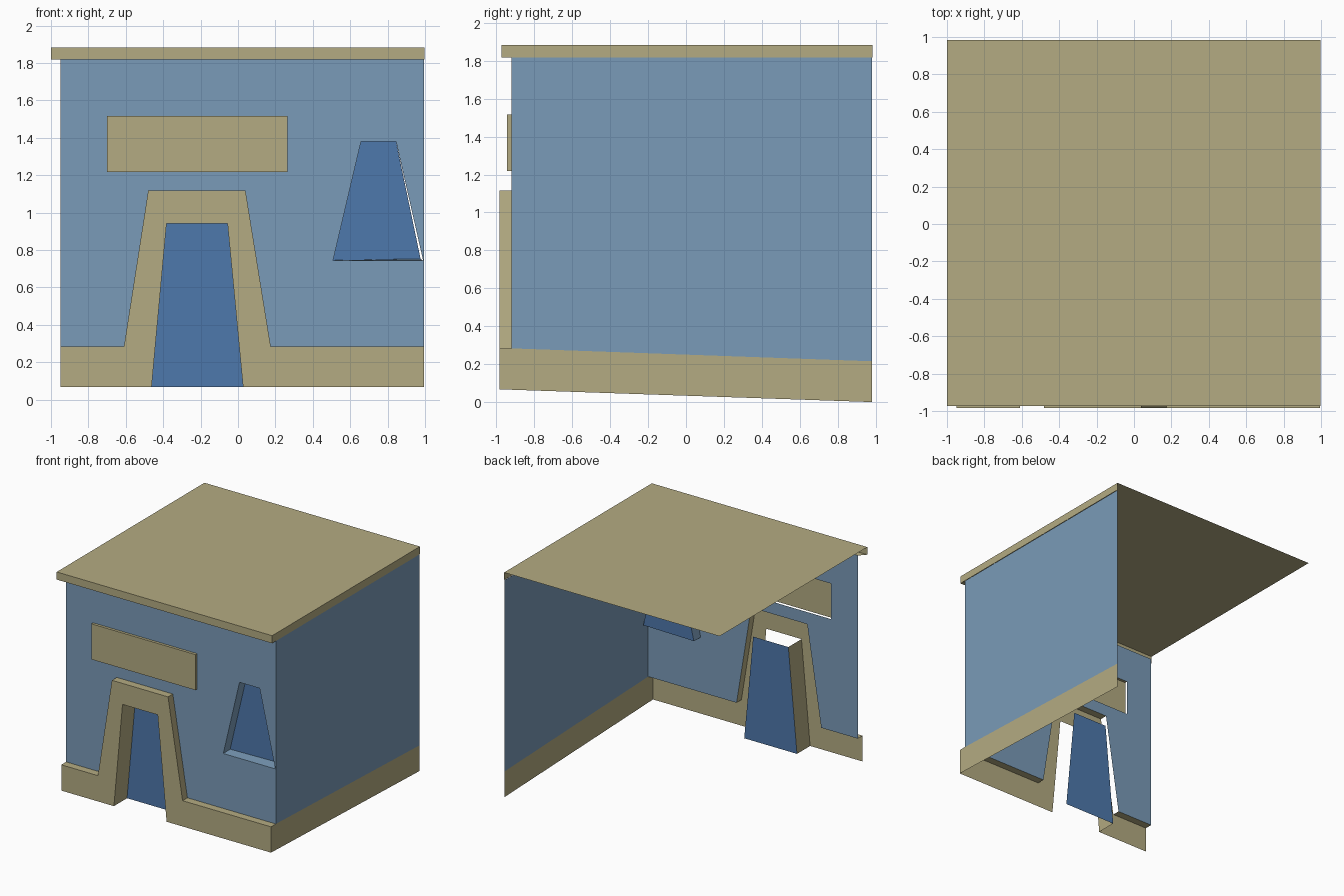
import bpy, bmesh
from mathutils import Vector

if "Cube" in bpy.data.objects:
    bpy.data.objects.remove(bpy.data.objects["Cube"])


def material(name, rgb):
    m = bpy.data.materials.new(name)
    m.diffuse_color = (*rgb, 1)
    m.use_nodes = True
    m.node_tree.nodes["Principled BSDF"].inputs["Base Color"].default_value = m.diffuse_color
    return m


SAND = material("sand trim", (0.456, 0.407, 0.223))
BLUE = material("wall blue", (0.195, 0.328, 0.479))
DEEP = material("deep blue", (0.076, 0.188, 0.413))


def finish(name, bm, mat):
    me = bpy.data.meshes.new(name)
    bm.to_mesh(me)
    bm.free()
    me.materials.append(mat)
    ob = bpy.data.objects.new(name, me)
    bpy.context.collection.objects.link(ob)
    return ob


def add_poly(bm, pts, facing):
    f = bm.faces.new([bm.verts.new(p) for p in pts])
    f.normal_update()
    if f.normal.dot(Vector(facing)) < 0:
        f.normal_flip()


def sheet(name, mat, *polys):
    """Open shell from (points, facing) pairs."""
    bm = bmesh.new()
    for pts, facing in polys:
        add_poly(bm, pts, facing)
    return finish(name, bm, mat)


def strip(path, y0, y1, facing):
    """Quads that join an x/z path at depth y0 to the same path at y1."""
    return [([(a[0], y0, a[1]), (b[0], y0, b[1]), (b[0], y1, b[1]), (a[0], y1, a[1])], facing)
            for a, b in zip(path, path[1:])]


def at(path, y):
    return [(x, y, z) for x, z in path]


def holed_front(name, mat, y, loops):
    """Flat front panel with holes, filled between x/z loops."""
    bm = bmesh.new()
    for loop in loops:
        vs = [bm.verts.new((x, y, z)) for x, z in loop]
        for i in range(len(vs)):
            bm.edges.new((vs[i - 1], vs[i]))
    bmesh.ops.triangle_fill(bm, edges=bm.edges[:], use_beauty=True, normal=(0, -1, 0))
    for f in bm.faces:
        f.normal_update()
        if f.normal.y > 0:
            f.normal_flip()
    return finish(name, bm, mat)


FRONT, RIGHT, UP, DOWN = (0, -1, 0), (1, 0, 0), (0, 0, 1), (0, 0, -1)
L, R, BACK = -0.95, 0.995, 0.98
WALL_Y, TRIM_Y, SIGN_Y, DOOR_Y, GLASS_Y = -0.92, -0.984, -0.943, -0.81, -0.83
TOP, LEDGE, FOOT = 1.818, 0.283, 0.067

# shared profiles (x, z)
arch = [(-0.61, LEDGE), (-0.48, 1.117), (0.04, 1.117), (0.175, LEDGE)]
door = [(-0.462, FOOT), (-0.382, 0.941), (-0.056, 0.941), (0.027, FOOT)]
sign = [(-0.70, 1.218), (-0.70, 1.516), (0.265, 1.516), (0.265, 1.218)]
opening = [(0.508, 0.743), (0.658, 1.38), (0.845, 1.38), (0.99, 0.743)]
glass = [(0.508, 0.745), (0.658, 1.38), (0.845, 1.38), (0.976, 0.753)]

# front wall with sign, window and arch cut out
holed_front("front_wall", BLUE, WALL_Y,
            [[(L, TOP), (L, LEDGE)] + arch + [(R, LEDGE), (R, TOP)], sign, opening])

# front base moulding with the door arch
holed_front("base_trim", SAND, TRIM_Y,
            [[(L, FOOT), (L, LEDGE)] + arch + [(R, LEDGE), (R, FOOT)] + door[::-1]])
sheet("trim_ledges", SAND,
      *strip([(L, LEDGE), arch[0]], TRIM_Y, WALL_Y, UP),
      *strip(arch[1:3], TRIM_Y, WALL_Y, UP),
      *strip(arch[2:4], TRIM_Y, WALL_Y, RIGHT),
      *strip([arch[3], (R, LEDGE)], TRIM_Y, WALL_Y, UP))

# recessed door and its one visible jamb
sheet("door", DEEP, (at(door, DOOR_Y), FRONT))
sheet("door_jamb", SAND, *strip(door[:2], TRIM_Y, DOOR_Y, RIGHT))

# recessed window, with left reveal and sill
sheet("window", DEEP, (at(glass, GLASS_Y), FRONT))
sheet("window_reveal", BLUE,
      *strip(opening[:2], WALL_Y, GLASS_Y, RIGHT),
      ([(0.508, WALL_Y, 0.743), (0.99, WALL_Y, 0.743),
        (0.976, GLASS_Y, 0.753), (0.508, GLASS_Y, 0.745)], UP))

# blank sign board, open at the back, left and bottom
sheet("sign_board", SAND, (at(sign, SIGN_Y), FRONT),
      *strip(sign[1:3], SIGN_Y, WALL_Y, UP),
      *strip(sign[2:4], SIGN_Y, WALL_Y, RIGHT))

# right wall over a sloping base band
sheet("right_wall", BLUE,
      ([(R, WALL_Y, LEDGE), (R, BACK, 0.215), (R, BACK, TOP), (R, WALL_Y, TOP)], RIGHT))
sheet("right_base", SAND,
      ([(R, TRIM_Y, FOOT), (R, BACK, 0), (R, BACK, 0.215), (R, WALL_Y, LEDGE),
        (R, TRIM_Y, LEDGE)], RIGHT))

# roof sheet with front and right fascia and a front soffit
x0, x1, y0, y1, z0, z1 = -1.0, 0.998, -0.973, 0.984, TOP, 1.882
sheet("roof", SAND,
      ([(x0, y0, z1), (x1, y0, z1), (x1, y1, z1), (x0, y1, z1)], UP),
      ([(x0, y0, z0), (x1, y0, z0), (x1, y0, z1), (x0, y0, z1)], FRONT),
      ([(x1, y0, z0), (x1, y1, z0), (x1, y1, z1), (x1, y0, z1)], RIGHT),
      ([(x0, y0, z0), (x1, y0, z0), (R, WALL_Y, z0), (L, WALL_Y, z0)], DOWN))
